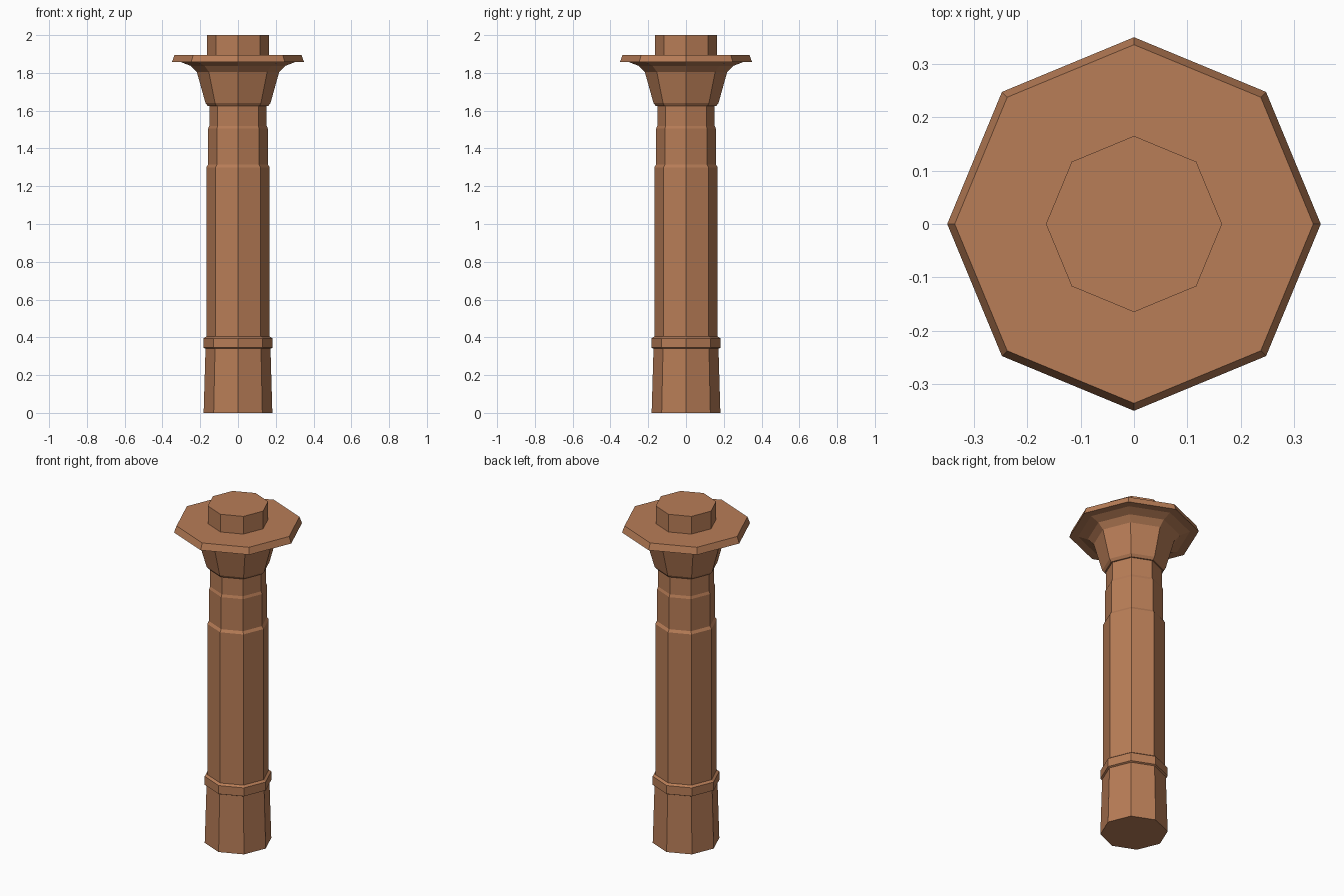
import bpy, bmesh, math

if "Cube" in bpy.data.objects:
    bpy.data.objects.remove(bpy.data.objects["Cube"])

SIDES = 8

clay = bpy.data.materials.new("terracotta_brown")
clay.diffuse_color = (0.48, 0.205, 0.095, 1)
clay.use_nodes = True
clay.node_tree.nodes["Principled BSDF"].inputs["Base Color"].default_value = clay.diffuse_color


def lathe(name, profile):
    """Closed eight-sided solid from (radius, height) points, corners on the axes."""
    bm = bmesh.new()
    rings = [[bm.verts.new((r * math.cos(math.tau * i / SIDES),
                            r * math.sin(math.tau * i / SIDES), z))
              for i in range(SIDES)] for r, z in profile]
    for low, high in zip(rings, rings[1:]):
        for i in range(SIDES):
            j = (i + 1) % SIDES
            bm.faces.new((low[i], low[j], high[j], high[i]))
    bm.faces.new(rings[0][::-1])
    bm.faces.new(rings[-1])
    mesh = bpy.data.meshes.new(name)
    bm.to_mesh(mesh)
    bm.free()
    mesh.materials.append(clay)
    obj = bpy.data.objects.new(name, mesh)
    bpy.context.collection.objects.link(obj)
    return obj


# Tapered foot with its collar, then the shaft stepping in twice
lathe("column_shaft", [
    (0.182, 0), (0.172, 0.34), (0.182, 0.345), (0.182, 0.395), (0.168, 0.405),
    (0.168, 1.30), (0.158, 1.315), (0.158, 1.505), (0.152, 1.52), (0.152, 1.625)])

# Flared capital
lathe("capital", [
    (0.16, 1.625), (0.172, 1.64), (0.218, 1.805), (0.25, 1.837), (0.302, 1.857)])

# Wide thin plate on the capital
lathe("abacus_plate", [(0.35, 1.857), (0.336, 1.895)])

# Short block on top
lathe("top_block", [(0.165, 1.895), (0.165, 2.0)])
